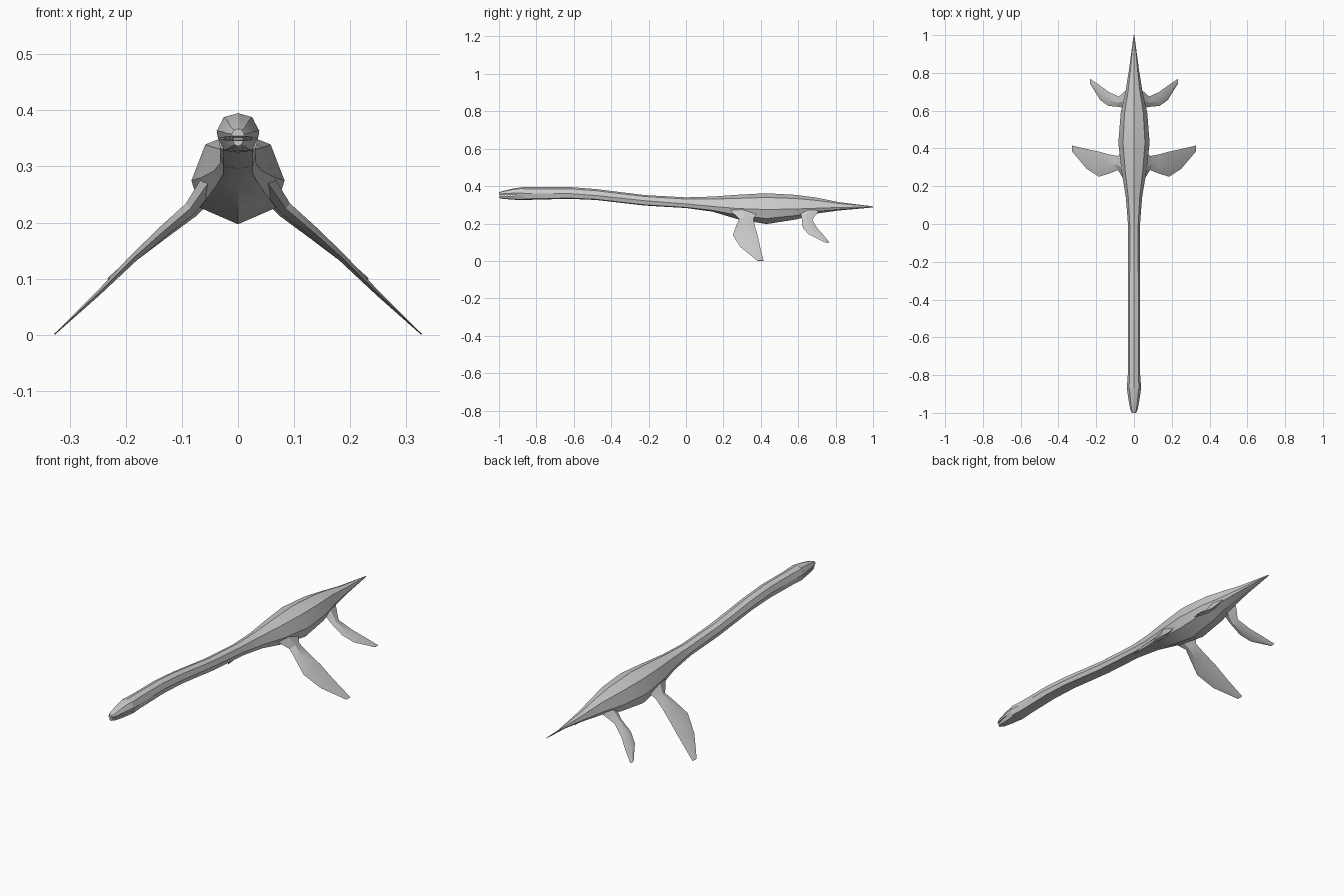
import bpy, bmesh, math
from mathutils import Vector, Matrix

if "Cube" in bpy.data.objects:
    bpy.data.objects.remove(bpy.data.objects["Cube"])

skin = bpy.data.materials.new("grey_skin")
skin.diffuse_color = (0.6, 0.6, 0.6, 1)
skin.use_nodes = True
skin.node_tree.nodes["Principled BSDF"].inputs["Base Color"].default_value = skin.diffuse_color


def finish(name, bm):
    """Turn a bmesh into a named, smooth-by-angle object."""
    bmesh.ops.recalc_face_normals(bm, faces=bm.faces)
    mesh = bpy.data.meshes.new(name)
    bm.to_mesh(mesh)
    bm.free()
    mesh.materials.append(skin)
    obj = bpy.data.objects.new(name, mesh)
    bpy.context.collection.objects.link(obj)
    bpy.ops.object.select_all(action='DESELECT')
    obj.select_set(True)
    bpy.context.view_layer.objects.active = obj
    bpy.ops.object.shade_smooth_by_angle(angle=math.radians(25))
    return obj


def loft(name, rings):
    """Skin a list of equal-length closed rings and cap both ends."""
    bm = bmesh.new()
    rows = [[bm.verts.new(p) for p in ring] for ring in rings]
    n = len(rows[0])
    for a, b in zip(rows, rows[1:]):
        for i in range(n):
            j = (i + 1) % n
            bm.faces.new((a[i], a[j], b[j], b[i]))
    bm.faces.new(rows[0])
    bm.faces.new(rows[-1])
    return finish(name, bm)


def body_ring(y, bottom, half, side, top, keel):
    """Eight-sided section: belly, lower flank, side, shoulder, back."""
    right = [(0.82 * half, bottom + keel * (side - bottom)),
             (half, side),
             (0.7 * half, top - 0.26 * (top - side))]
    pts = [(0, bottom)] + right + [(0, top)] + [(-x, z) for x, z in reversed(right)]
    return [(x, y, z) for x, z in pts]


# Neck, trunk and tail: y, bottom, half width, side height, top, keel
stations = [
    (-0.87, 0.325, 0.038, 0.360, 0.395, 0.2),
    (-0.80, 0.328, 0.033, 0.360, 0.395, 0.15),
    (-0.62, 0.332, 0.033, 0.360, 0.395, 0.15),
    (-0.48, 0.326, 0.033, 0.350, 0.384, 0.15),
    (-0.22, 0.296, 0.032, 0.322, 0.352, 0.15),
    (0.00, 0.283, 0.032, 0.305, 0.340, 0.15),
    (0.14, 0.264, 0.043, 0.292, 0.344, 0.25),
    (0.28, 0.222, 0.066, 0.280, 0.354, 0.38),
    (0.43, 0.197, 0.083, 0.275, 0.362, 0.38),
    (0.59, 0.222, 0.070, 0.278, 0.353, 0.38),
    (0.70, 0.254, 0.045, 0.282, 0.338, 0.38),
    (0.82, 0.270, 0.026, 0.286, 0.314, 0.38),
    (1.00, 0.286, 0.002, 0.289, 0.292, 0.38),
]
loft("body", [body_ring(*s) for s in stations])


# Head: upper skull and lower jaw, parted by a thin mouth line
def skull_ring(y, half, base, top):
    pts = [(half * 0.9, base), (half, base + 0.3 * (top - base)),
           (half * 0.65, top - 0.15 * (top - base)), (0, top)]
    pts += [(-x, z) for x, z in reversed(pts[:3])]
    return [(x, y, z) for x, z in pts]


def jaw_ring(y, half, bottom, top):
    pts = [(half, top), (half * 0.7, bottom + 0.003), (0, bottom)]
    pts += [(-x, z) for x, z in reversed(pts[:2])]
    return [(x, y, z) for x, z in pts]


loft("skull", [skull_ring(-0.87, 0.038, 0.350, 0.395),
               skull_ring(-0.93, 0.029, 0.352, 0.386),
               skull_ring(-0.98, 0.020, 0.353, 0.374),
               skull_ring(-1.00, 0.011, 0.354, 0.367)])
loft("lower_jaw", [jaw_ring(-0.87, 0.035, 0.325, 0.351),
                   jaw_ring(-0.93, 0.027, 0.328, 0.348),
                   jaw_ring(-0.98, 0.018, 0.332, 0.347),
                   jaw_ring(-0.997, 0.009, 0.336, 0.346)])

# Small teeth along both sides of the mouth
bm = bmesh.new()
for i in range(9):
    t = i / 8
    for side in (-1, 1):
        x = side * (0.009 + 0.016 * t)
        place = Matrix.Translation(Vector((x, -0.993 + 0.065 * t, 0.350)))
        bmesh.ops.create_cone(bm, cap_ends=True, segments=4, radius1=0.0006,
                              radius2=0.002, depth=0.009, matrix=place)
finish("teeth", bm)


# Flippers: x, z, leading y, trailing y, half thickness
front_flipper = [
    (0.050, 0.275, 0.230, 0.395, 0.016),
    (0.085, 0.225, 0.285, 0.360, 0.012),
    (0.130, 0.187, 0.268, 0.368, 0.010),
    (0.185, 0.138, 0.250, 0.383, 0.007),
    (0.250, 0.073, 0.292, 0.397, 0.004),
    (0.327, 0.001, 0.383, 0.415, 0.001),
]
rear_flipper = [
    (0.040, 0.268, 0.610, 0.710, 0.014),
    (0.080, 0.220, 0.620, 0.675, 0.010),
    (0.135, 0.177, 0.625, 0.700, 0.008),
    (0.178, 0.142, 0.655, 0.732, 0.006),
    (0.232, 0.099, 0.742, 0.768, 0.002),
]


def flipper_ring(x, z, lead, trail, thick, side):
    """Thin diamond section, thickest a little behind the leading edge."""
    mid = lead + 0.4 * (trail - lead)
    nx, nz = 0.64 * thick, 0.77 * thick
    pts = [(x, lead, z), (x + nx, mid, z + nz), (x, trail, z), (x - nx, mid, z - nz)]
    return [(side * px, py, pz) for px, py, pz in pts]


for part, rows in (("front_flipper", front_flipper), ("rear_flipper", rear_flipper)):
    for label, side in (("right", 1), ("left", -1)):
        loft(f"{part}_{label}", [flipper_ring(*r, side) for r in rows])
